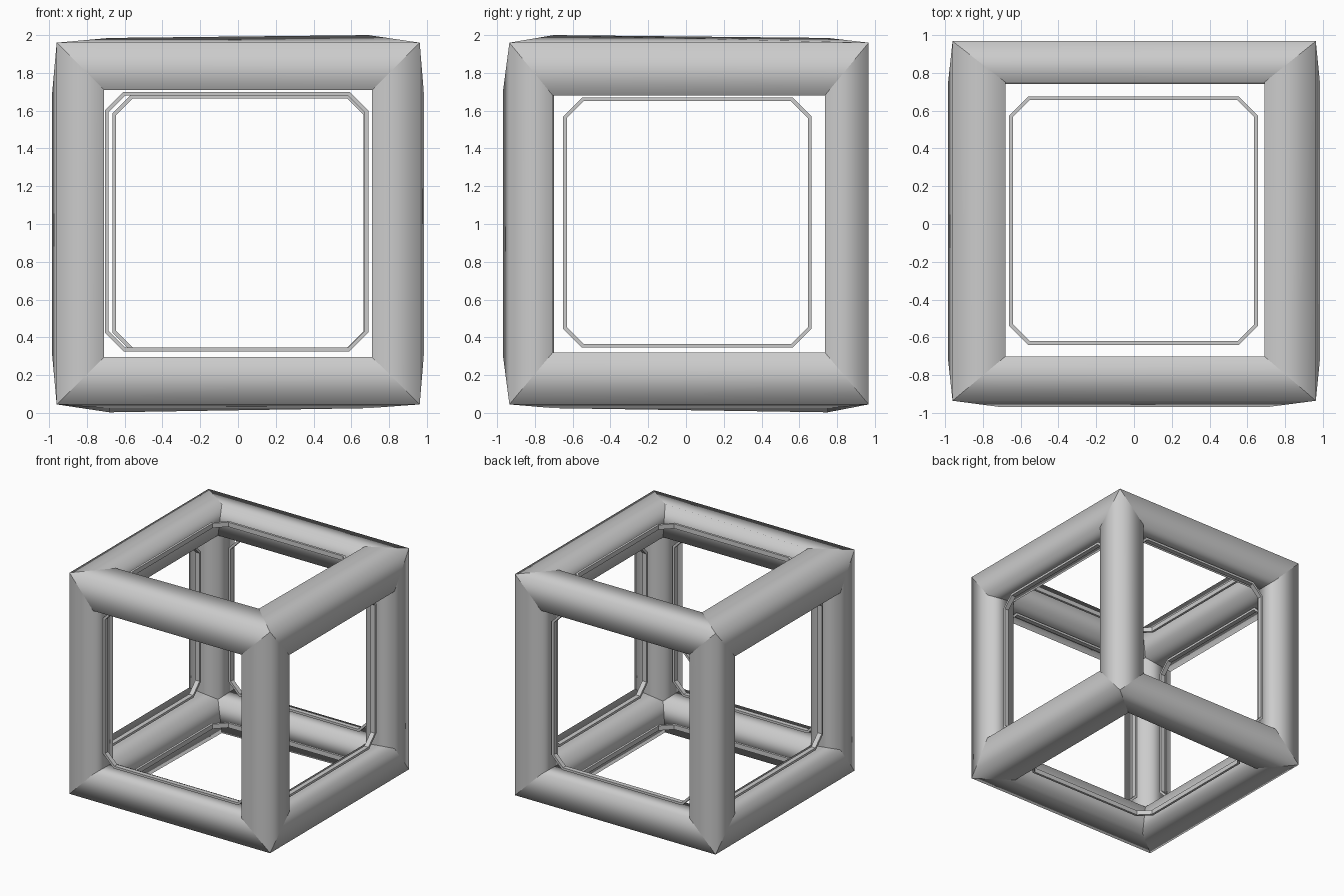
import bpy, bmesh
from mathutils import Vector

if "Cube" in bpy.data.objects:
    bpy.data.objects.remove(bpy.data.objects["Cube"])

# (negative side, positive side) positions on x, y, z
OUTER = ((-0.96, 0.962), (-0.935, 0.967), (0.045, 1.96))    # cube tips
INNER = ((-0.71, 0.71), (-0.70, 0.74), (0.29, 1.71))        # inside corners
FACE = ((-0.985, 0.985), (-0.968, 0.967), (0.025, 1.985))   # slightly proud face planes
OPENING = {0: {1: (-0.705, 0.735), 2: (0.32, 1.68)},        # hole in each face
           1: {0: (-0.71, 0.71), 2: (0.295, 1.71)},
           2: {0: (-0.68, 0.69), 1: (-0.70, 0.75)}}


def corner(table, s):
    return Vector([table[a][s[a]] for a in range(3)])


def face_corner(axis, s):
    p = Vector((0, 0, 0))
    for a in range(3):
        p[a] = FACE[a][s[a]] if a == axis else OPENING[axis][a][s[a]]
    # small twist of the top and bottom faces
    if axis == 2 and s == [1, 0, 1]:
        p.z += 0.015
    if axis == 2 and s == [0, 1, 0]:
        p.z -= 0.022
    return p


def add_mesh(name, verts, faces, smooth):
    me = bpy.data.meshes.new(name)
    bm = bmesh.new()
    vs = [bm.verts.new(v) for v in verts]
    for f in faces:
        bm.faces.new([vs[i] for i in f])
    bm.normal_update()
    if smooth:
        # make the open tube face outward
        mid = sum((v.co for v in vs), Vector()) / len(vs)
        for f in bm.faces:
            if f.normal.dot(f.calc_center_median() - mid) < 0:
                f.normal_flip()
            f.smooth = True
    else:
        bmesh.ops.recalc_face_normals(bm, faces=bm.faces)
    bm.to_mesh(me)
    bm.free()
    ob = bpy.data.objects.new(name, me)
    bpy.context.collection.objects.link(ob)
    return ob


# Twelve mitred bars, four-sided and smooth shaded
for axis in range(3):
    b, c = [a for a in range(3) if a != axis]
    for sb in (0, 1):
        for sc in (0, 1):
            verts = []
            for end in (0, 1):
                s = [0, 0, 0]
                s[axis], s[b], s[c] = end, sb, sc
                verts += [corner(OUTER, s), face_corner(b, s),
                          corner(INNER, s), face_corner(c, s)]
            faces = [(i, (i + 1) % 4, 4 + (i + 1) % 4, 4 + i) for i in range(4)]
            add_mesh(f"bar_{'xyz'[axis]}_{sb}{sc}", verts, faces, True)


def ring(name, axis, pos, u, v, cut=0.1, width=0.02, depth=0.04):
    """Thin octagonal band lying across the given axis."""
    def octagon(i):
        u0, u1, v0, v1 = u[0] + i, u[1] - i, v[0] + i, v[1] - i
        k = cut - 0.59 * i
        return [(u0 + k, v0), (u1 - k, v0), (u1, v0 + k), (u1, v1 - k),
                (u1 - k, v1), (u0 + k, v1), (u0, v1 - k), (u0, v0 + k)]
    b, c = [a for a in range(3) if a != axis]
    verts = []
    for inset, d in ((0, -1), (0, 1), (width, 1), (width, -1)):
        for p, q in octagon(inset):
            w = Vector((0, 0, 0))
            w[axis], w[b], w[c] = pos + d * depth / 2, p, q
            verts.append(w)
    faces = [(8 * j + i, 8 * j + (i + 1) % 8,
              8 * ((j + 1) % 4) + (i + 1) % 8, 8 * ((j + 1) % 4) + i)
             for j in range(4) for i in range(8)]
    add_mesh(name, verts, faces, False)


# One thin ring inside each face opening
ring("front_ring", 1, -0.82, (-0.705, 0.69), (0.325, 1.70))
ring("back_ring", 1, 0.84, (-0.665, 0.685), (0.325, 1.685))
ring("left_ring", 0, -0.84, (-0.65, 0.665), (0.345, 1.67))
ring("right_ring", 0, 0.84, (-0.65, 0.665), (0.345, 1.67))
ring("bottom_ring", 2, 0.14, (-0.66, 0.655), (-0.64, 0.675))
ring("top_ring", 2, 1.88, (-0.66, 0.655), (-0.64, 0.675))
